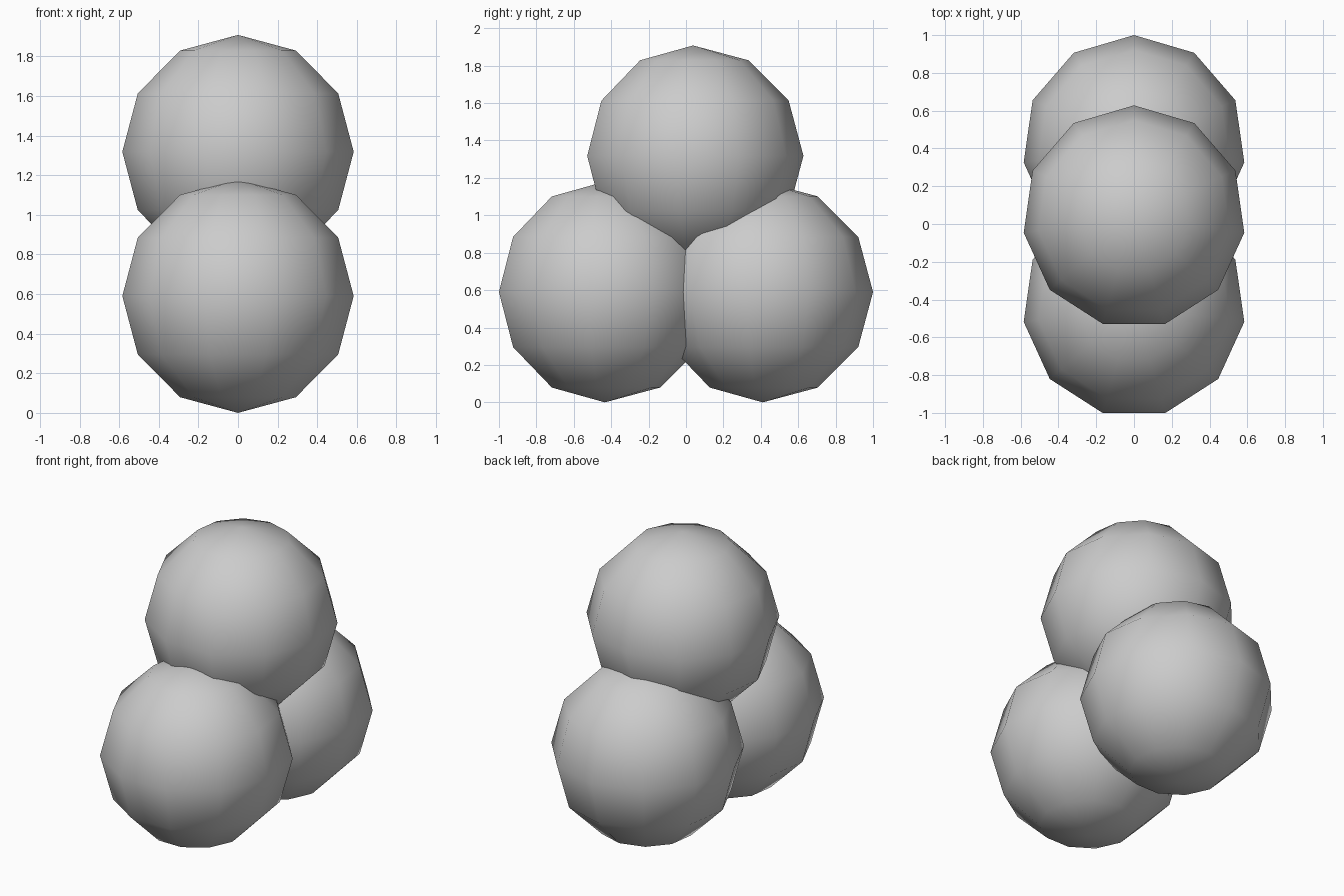
import bpy, bmesh, math
from mathutils import Matrix

if "Cube" in bpy.data.objects:
    bpy.data.objects.remove(bpy.data.objects["Cube"])

RADIUS = 0.59


def ball(name, y, z):
    """Low-poly smooth ball, 11 segments by 6 rings, one corner towards +y."""
    bm = bmesh.new()
    bmesh.ops.create_uvsphere(bm, u_segments=11, v_segments=6, radius=RADIUS)
    # turn the ball so an equator corner points to the back
    corner = max(bm.verts, key=lambda v: v.co.xy.length).co
    turn = math.pi / 2 - math.atan2(corner.y, corner.x)
    bmesh.ops.rotate(bm, verts=bm.verts, matrix=Matrix.Rotation(turn, 3, 'Z'))
    for f in bm.faces:
        f.smooth = True
    mesh = bpy.data.meshes.new(name)
    bm.to_mesh(mesh)
    bm.free()
    obj = bpy.data.objects.new(name, mesh)
    obj.location = (0, y, z)
    bpy.context.collection.objects.link(obj)
    return obj


# two balls on the ground, one resting on top
ball("front_ball", -0.434, RADIUS)
ball("back_ball", 0.41, RADIUS)
ball("top_ball", 0.038, 1.318)
